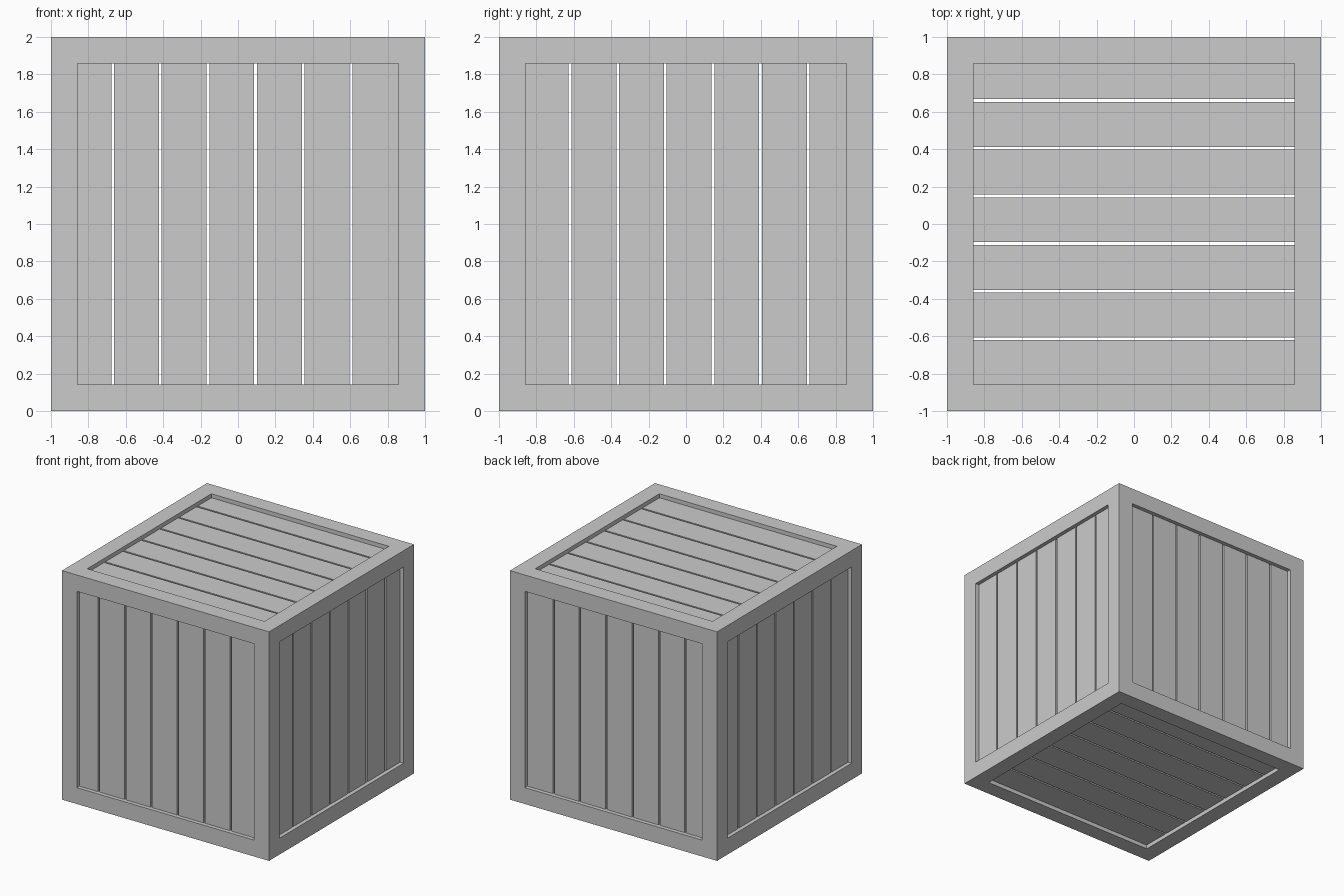
import bpy
import bmesh
from mathutils import Vector

if "Cube" in bpy.data.objects:
    bpy.data.objects.remove(bpy.data.objects["Cube"])

INNER = 0.857      # half width of the frame openings
RECESS = 0.035     # planks sit this far behind the frame face
THICK = 0.07       # plank thickness
GAP = 0.0075       # half width of the gap between planks
TUCK = 0.90        # plank ends hidden inside the frame


def box(bm, lo, hi):
    lo, hi = Vector(lo), Vector(hi)
    verts = bmesh.ops.create_cube(bm, size=1)["verts"]
    bmesh.ops.scale(bm, vec=hi - lo, verts=verts)
    bmesh.ops.translate(bm, vec=(lo + hi) / 2, verts=verts)


def make(name, boxes):
    bm = bmesh.new()
    for lo, hi in boxes:
        box(bm, lo, hi)
    mesh = bpy.data.meshes.new(name)
    bm.to_mesh(mesh)
    bm.free()
    ob = bpy.data.objects.new(name, mesh)
    bpy.context.collection.objects.link(ob)
    return ob


# Frame: a cube with a square opening cut through along each axis
frame = make("frame", [((-1, -1, 0), (1, 1, 2))])
bpy.context.view_layer.objects.active = frame
for axis in range(3):
    half = [INNER] * 3
    half[axis] = 1.2
    half = Vector(half)
    centre = Vector((0, 0, 1))
    cutter = make("opening_cutter", [(centre - half, centre + half)])
    cutter.hide_render = True
    mod = frame.modifiers.new("opening", "BOOLEAN")
    mod.operation = "DIFFERENCE"
    mod.solver = "EXACT"
    mod.object = cutter
    bpy.ops.object.modifier_apply(modifier=mod.name)
    bpy.data.objects.remove(cutter)


# Planks: one panel per side, split at evenly spaced gaps
def panel(name, normal, sign, across, first_gap):
    along = 3 - normal - across
    cuts = [first_gap + 0.2547 * i for i in range(6)]
    starts = [-TUCK] + [c + GAP for c in cuts]
    ends = [c - GAP for c in cuts] + [TUCK]
    depth = sorted((sign * (1 - RECESS), sign * (1 - RECESS - THICK)))
    boxes = []
    for a, b in zip(starts, ends):
        lo, hi = [0] * 3, [0] * 3
        lo[normal], hi[normal] = depth
        lo[across], hi[across] = a, b
        lo[along], hi[along] = -TUCK, TUCK
        lo[2] += 1
        hi[2] += 1
        boxes.append((lo, hi))
    make(name, boxes)


panel("front_planks", 1, -1, 0, -0.67)
panel("back_planks", 1, 1, 0, -0.67)
panel("right_planks", 0, 1, 1, -0.62)
panel("left_planks", 0, -1, 1, -0.62)
panel("top_planks", 2, 1, 1, -0.614)
panel("bottom_planks", 2, -1, 1, -0.614)
